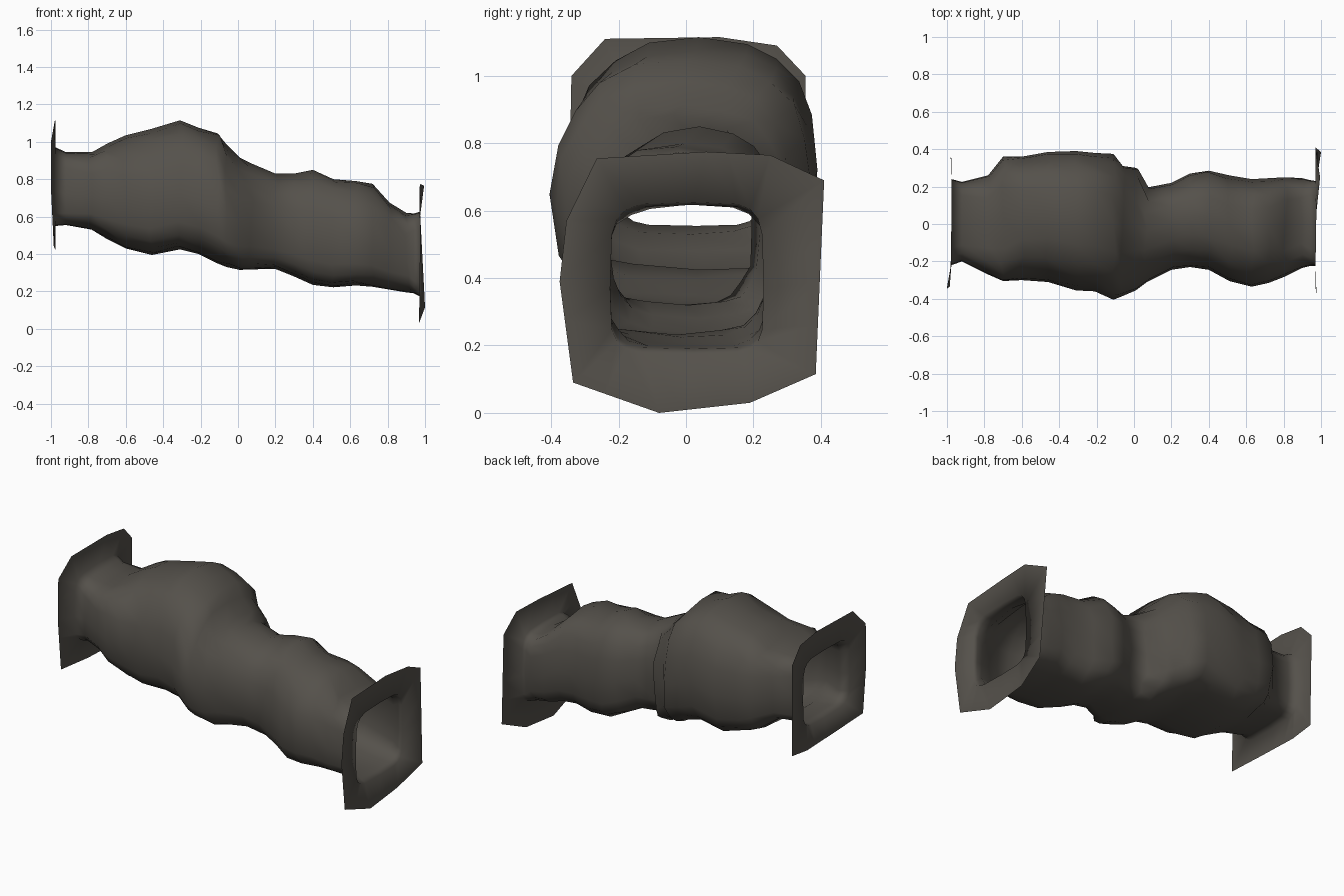
import bpy, bmesh, math, random
from math import cos, sin, pi, atan2

if "Cube" in bpy.data.objects:
    bpy.data.objects.remove(bpy.data.objects["Cube"])

random.seed(4)
N = 20  # sides round the tunnel

# tunnel stations: x, bottom z, top z, min y, max y
STATIONS = [
    (-0.975, .55, .97, -.22, .24), (-0.92, .555, .945, -.20, .225),
    (-0.78, .53, .945, -.27, .26), (-0.70, .48, .99, -.305, .36),
    (-0.60, .43, 1.035, -.30, .36), (-0.46, .395, 1.07, -.31, .385),
    (-0.31, .425, 1.115, -.355, .39), (-0.21, .40, 1.075, -.36, .38),
    (-0.11, .35, 1.045, -.405, .375), (-0.06, .33, .985, -.385, .31),
    (0.01, .315, .915, -.355, .30), (0.07, .318, .885, -.31, .195),
    (0.20, .32, .83, -.245, .22), (0.30, .28, .83, -.23, .27),
    (0.40, .235, .85, -.245, .285), (0.51, .222, .80, -.305, .26),
    (0.63, .232, .79, -.335, .24), (0.72, .225, .775, -.315, .245),
    (0.81, .21, .675, -.28, .25), (0.90, .195, .62, -.235, .245),
    (0.94, .19, .617, -.225, .235), (0.97, .175, .625, -.225, .23)]

# collar outlines (x, y, z), irregular like torn rock
UPPER_COLLAR = [(-.98, .355, 1.0), (-.975, .27, 1.09), (-.975, .10, 1.115),
                (-.98, -.24, 1.11), (-1.0, -.34, 1.0), (-1.0, -.345, .75),
                (-.985, -.335, .44), (-.975, -.08, .42), (-.975, .20, .41),
                (-.975, .35, .43)]
LOWER_COLLAR = [(.97, .41, .69), (.995, .25, .765), (.975, .06, .775),
                (.97, -.265, .755), (.975, -.355, .57), (.975, -.375, .39),
                (.97, -.335, .09), (.968, -.08, .0), (.968, .19, .03),
                (1.0, .385, .115)]


def ring_point(station, k, end):
    """Boxy rounded section, rounder on top than at the floor."""
    x, z0, z1, y0, y1 = station
    a = 2 * pi * k / N
    c, s = cos(a), sin(a)
    zc = z0 + (z1 - z0) * .43
    yc = (y0 + y1) / 2 + .02
    power = 3.5 if s < 0 else 2.7 if c > 0 else 2.4
    e = 2 / (5 if end < 2 else 3.6 if end < 4 else power)
    y = math.copysign(abs(c) ** e, c) * ((y1 - yc) if c > 0 else (yc - y0))
    z = math.copysign(abs(s) ** e, s) * ((z1 - zc) if s > 0 else (zc - z0))
    noise = 0 if end < 2 or k % (N // 4) == 0 else .05
    f = 1 + noise * random.uniform(-.7, .3)
    return (x + noise * random.uniform(-.3, .3), yc + y * f, zc + z * f)


def collar_ring(outline, yc, zc):
    """Sample the outline along N rays, then snap samples to its corners."""
    ring = []
    for k in range(N):
        a = 2 * pi * k / N
        dy, dz = cos(a), sin(a)
        for i, p in enumerate(outline):
            q = outline[(i + 1) % len(outline)]
            d0 = dy * (p[2] - zc) - dz * (p[1] - yc)
            d1 = dy * (q[2] - zc) - dz * (q[1] - yc)
            if d0 * d1 <= 0 and d0 != d1:
                t = d0 / (d0 - d1)
                h = [p[j] + (q[j] - p[j]) * t for j in range(3)]
                if dy * (h[1] - yc) + dz * (h[2] - zc) > 0:
                    ring.append(h)
                    break
    for p in outline:
        ring[round(atan2(p[2] - zc, p[1] - yc) / (2 * pi) * N) % N] = p
    return ring


# tunnel walls with a collar ring at each end
rings = [collar_ring(UPPER_COLLAR, .01, .75)]
for i, st in enumerate(STATIONS):
    end = min(i, len(STATIONS) - 1 - i)
    rings.append([ring_point(st, k, end) for k in range(N)])
rings.append(collar_ring(LOWER_COLLAR, .0, .39))

bm = bmesh.new()
vr = [[bm.verts.new(p) for p in r] for r in rings]
for a, b in zip(vr, vr[1:]):
    for k in range(N):
        j = (k + 1) % N
        bm.faces.new((a[k], a[j], b[j], b[k]))
bmesh.ops.recalc_face_normals(bm, faces=bm.faces)
# walls face outward
bm.faces.ensure_lookup_table()
mid = bm.faces[N * 10 + N // 4]
if mid.normal.z < 0:
    bmesh.ops.reverse_faces(bm, faces=bm.faces)
for f in bm.faces:
    f.smooth = True

me = bpy.data.meshes.new("cave_tunnel")
bm.to_mesh(me)
bm.free()
rock = bpy.data.materials.new("dark brown rock")
rock.diffuse_color = (.09, .082, .07, 1)
rock.use_nodes = True
rock.node_tree.nodes["Principled BSDF"].inputs["Base Color"].default_value = rock.diffuse_color
me.materials.append(rock)
bpy.context.collection.objects.link(bpy.data.objects.new("cave_tunnel", me))
